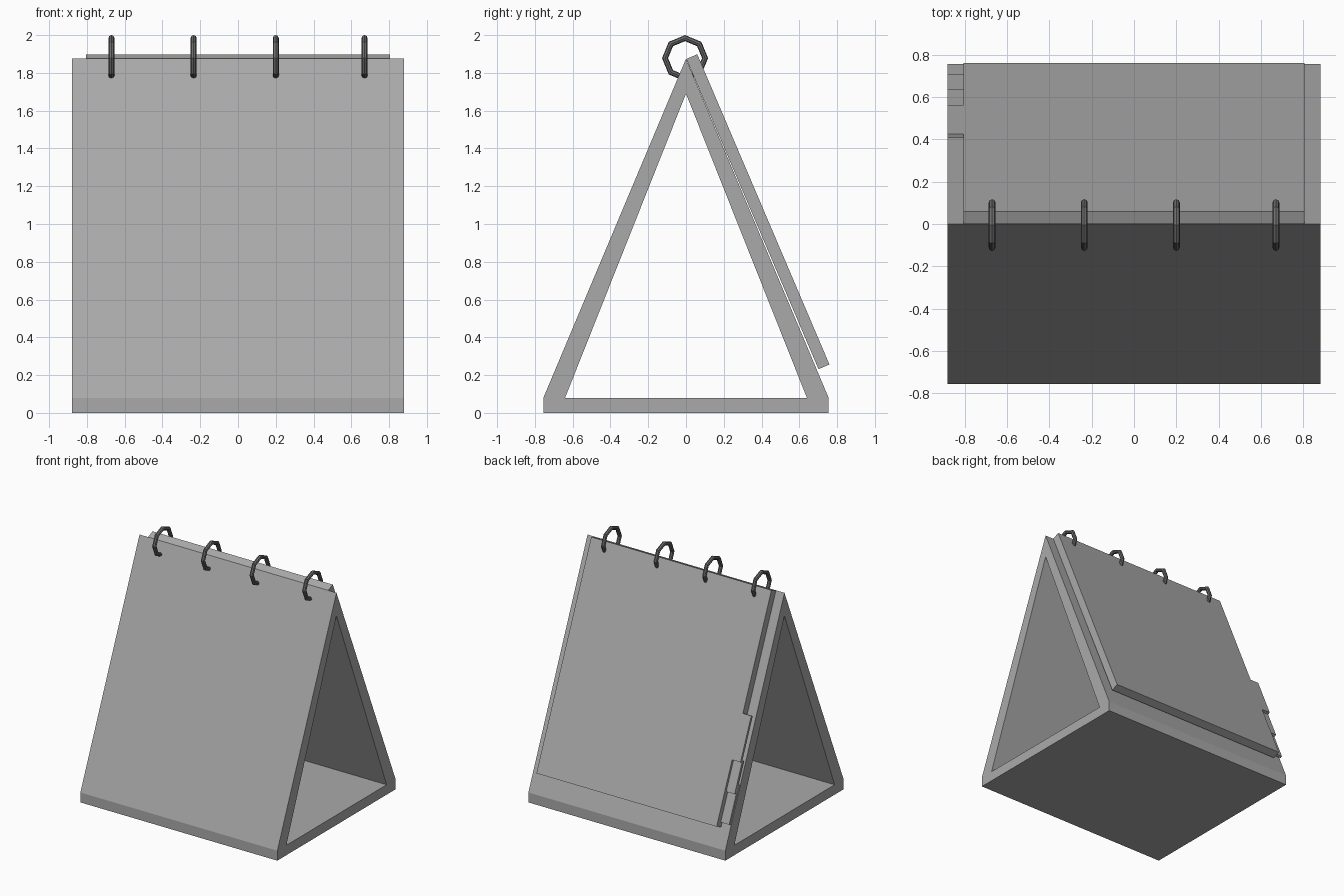
import bpy, bmesh, math
from mathutils import Vector, Matrix

cube = bpy.data.objects.get("Cube")
if cube:
    bpy.data.objects.remove(cube, do_unlink=True)


def make_material(name, value):
    mat = bpy.data.materials.new(name)
    mat.use_nodes = True
    colour = (value, value, value, 1)
    mat.diffuse_color = colour
    mat.node_tree.nodes["Principled BSDF"].inputs["Base Color"].default_value = colour
    return mat


GREY = make_material("card grey", 0.4)
METAL = make_material("dark metal", 0.15)


def finish(name, bm, mat):
    bmesh.ops.recalc_face_normals(bm, faces=bm.faces)
    mesh = bpy.data.meshes.new(name)
    bm.to_mesh(mesh)
    bm.free()
    mesh.materials.append(mat)
    obj = bpy.data.objects.new(name, mesh)
    bpy.context.collection.objects.link(obj)
    return obj


def prism(name, outline, direction, mat):
    """Solid made by pushing a flat outline along a direction."""
    bm = bmesh.new()
    face = bm.faces.new([bm.verts.new(p) for p in outline])
    ext = bmesh.ops.extrude_face_region(bm, geom=[face])
    moved = [v for v in ext["geom"] if isinstance(v, bmesh.types.BMVert)]
    bmesh.ops.translate(bm, verts=moved, vec=direction)
    return finish(name, bm, mat)


# Triangular stand: three bars with mitred joints
HALF = 0.88
APEX, FOOT = Vector((0, 1.875)), Vector((0.755, 0.08))
stand = bmesh.new()
outer = [(0, 1.875), (0.755, 0.08), (0.755, 0), (-0.755, 0), (-0.755, 0.08)]
inner = [(0, 1.69), (0.64, 0.08), (0.64, 0.08), (-0.64, 0.08), (-0.64, 0.08)]
rings = []
for x in (-HALF, HALF):
    out = [stand.verts.new((x, y, z)) for y, z in outer]
    top, back, front = [stand.verts.new((x, *inner[i])) for i in (0, 1, 3)]
    ins = [top, back, back, front, front]
    for i in range(5):
        j = (i + 1) % 5
        loop = [out[i], out[j], ins[j]]
        if ins[i] is not ins[j]:
            loop.append(ins[i])
        stand.faces.new(loop)
    rings.append((out, [top, back, front]))
for a, b in zip(*rings):
    for i in range(len(a)):
        j = (i + 1) % len(a)
        stand.faces.new((a[i], a[j], b[j], b[i]))
finish("stand", stand, GREY)

# Page stack lying against the back slope; s runs down it, n out of it
DOWN = Vector((0, 0.392, -0.92))
OUT = Vector((0, 0.92, 0.392))
TOP = Vector((0, 0, 1.873))
EDGE, LENGTH = 0.805, 1.785


def sheet(name, n0, n1, tab_start, tab_end):
    """One sheet with an index tab sticking out at its right edge."""
    shape = [(EDGE, 0), (EDGE, LENGTH), (-EDGE, LENGTH), (-EDGE, tab_end),
             (-HALF, tab_end), (-HALF, tab_start), (-EDGE, tab_start), (-EDGE, 0)]
    outline = [TOP + Vector((x, 0, 0)) + DOWN * s + OUT * n0 for x, s in shape]
    prism(name, outline, OUT * (n1 - n0), GREY)


sheet("inner_sheet", 0.002, 0.022, 1.45, 1.75)
sheet("middle_sheet", 0.022, 0.044, 1.27, 1.52)
sheet("outer_sheet", 0.044, 0.065, 0.93, 1.28)

# Binder rings: octagonal hoops with a rounded wire
WIRE, RADIUS, SIDES = 0.016, 0.106, 8
for index, x in enumerate((-0.67, -0.235, 0.2, 0.67)):
    bm = bmesh.new()
    hoop = []
    for i in range(SIDES):
        turn = Matrix.Rotation(math.tau * i / SIDES, 3, "X")
        section = []
        for k in range(SIDES):
            a = math.tau * k / SIDES
            p = Vector((WIRE * math.sin(a), 0, RADIUS + WIRE * math.cos(a)))
            section.append(bm.verts.new(turn @ p + Vector((x, -0.005, 1.878))))
        hoop.append(section)
    for i in range(SIDES):
        a, b = hoop[i], hoop[(i + 1) % SIDES]
        for k in range(SIDES):
            m = (k + 1) % SIDES
            bm.faces.new((a[k], a[m], b[m], b[k]))
    finish(f"binder_ring_{index + 1}", bm, METAL)
